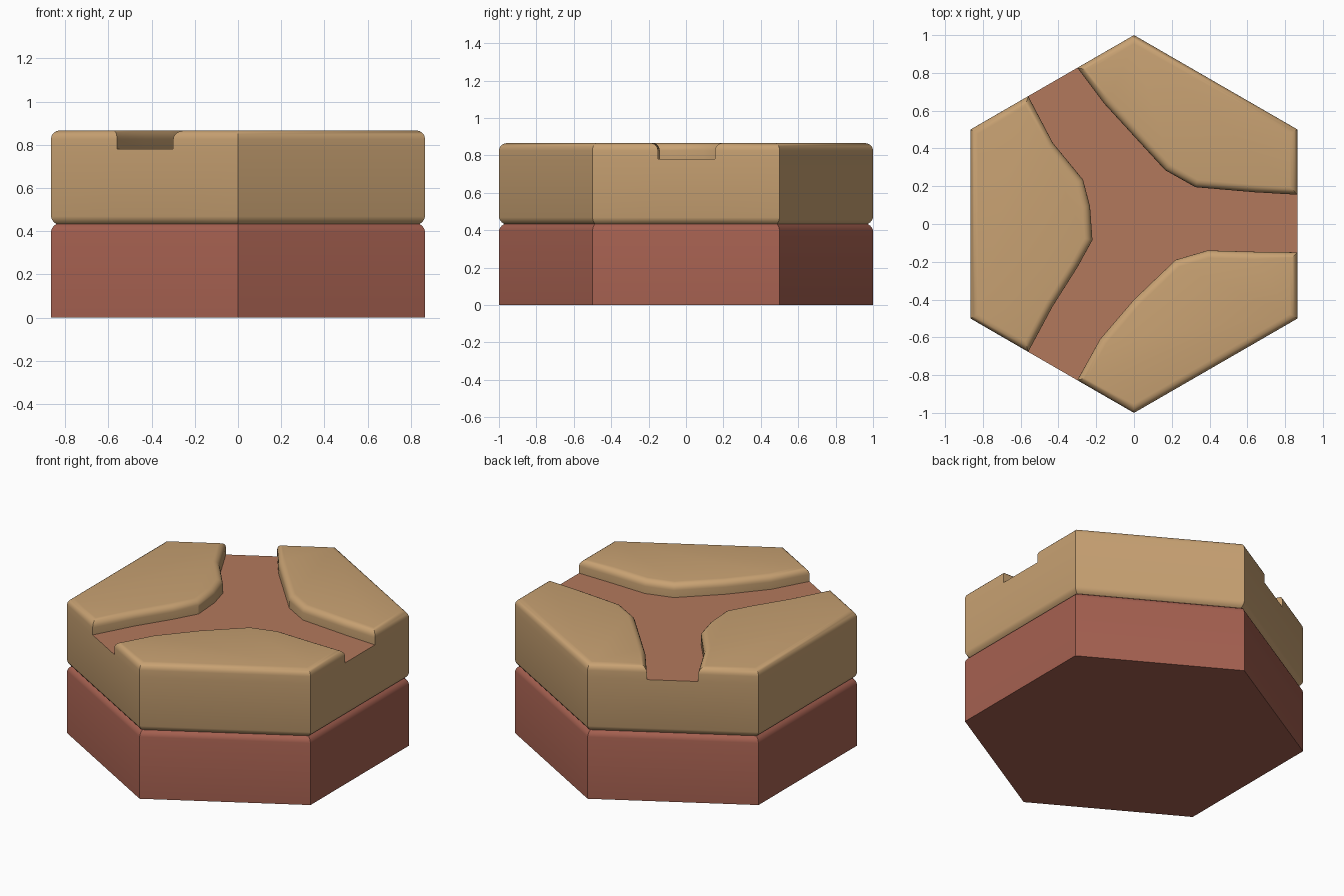
import bpy, bmesh, math
from mathutils import Vector

if "Cube" in bpy.data.objects:
    bpy.data.objects.remove(bpy.data.objects["Cube"])

A = math.sqrt(3) / 2          # distance from the centre to a hexagon side
MID, FLOOR, TOP, R = 0.433, 0.78, 0.866, 0.04

# Three plateaus: two outer hexagon corners, then the winding edge along the path
plateaus = [
    ([(A, .5), (0, 1)],
     [(-.30, .827), (-.16, .64), (0, .465), (.165, .285), (.325, .195), (.64, .168), (A, .155)]),
    ([(-A, .5), (-A, -.5)],
     [(-.56, -.677), (-.43, -.435), (-.30, -.23), (-.22, -.085), (-.233, .095), (-.27, .235),
      (-.43, .43), (-.56, .677)]),
    ([(0, -1), (A, -.5)],
     [(A, -.15), (.64, -.147), (.39, -.14), (.22, -.19), (0, -.40), (-.18, -.61), (-.30, -.827)]),
]


def inset(poly, d):
    """Mitred inward offset of a counter-clockwise outline."""
    out = []
    for i, p in enumerate(poly):
        a, b, c = Vector(poly[i - 1]), Vector(p), Vector(poly[(i + 1) % len(poly)])
        u, v = (b - a).normalized(), (c - b).normalized()
        n1, n2 = Vector((-u.y, u.x)), Vector((-v.y, v.x))
        out.append(b + (n1 + n2) * d / (1 + n1.dot(n2)))
    return out


def loft(bm, rings, cap_bottom=False, cap_top=False):
    """Skin a stack of (outline, z) rings."""
    loops = [[bm.verts.new((p[0], p[1], z)) for p in pts] for pts, z in rings]
    for lo, hi in zip(loops, loops[1:]):
        for i in range(len(lo)):
            j = (i + 1) % len(lo)
            bm.faces.new((lo[i], lo[j], hi[j], hi[i]))
    if cap_bottom:
        bm.faces.new(loops[0][::-1])
    if cap_top:
        bm.faces.new(loops[-1])


def finish(bm, name, color):
    bmesh.ops.remove_doubles(bm, verts=bm.verts, dist=1e-4)
    me = bpy.data.meshes.new(name)
    bm.to_mesh(me)
    bm.free()
    ob = bpy.data.objects.new(name, me)
    bpy.context.collection.objects.link(ob)
    mat = bpy.data.materials.new(name + "_colour")
    mat.diffuse_color = (*color, 1)
    mat.use_nodes = True
    mat.node_tree.nodes["Principled BSDF"].inputs["Base Color"].default_value = mat.diffuse_color
    me.materials.append(mat)
    bpy.ops.object.select_all(action='DESELECT')
    ob.select_set(True)
    bpy.context.view_layer.objects.active = ob
    bpy.ops.object.shade_smooth_by_angle(angle=math.radians(30))


hexagon = [(math.cos(math.radians(30 + 60 * k)), math.sin(math.radians(30 + 60 * k))) for k in range(6)]
groove = [(.035, 0), (.022, .004), (.010, .012), (0, .025)]   # height from seam, depth

# Lower block
bm = bmesh.new()
loft(bm, [(hexagon, 0)] + [(inset(hexagon, d), MID - h) for h, d in groove], cap_bottom=True)
finish(bm, "lower_block", (.376, .117, .08))

# Upper block: side walls split at the path mouths, welded to the rounded plateaus
bm = bmesh.new()
rim = [p for corners, edge in plateaus for p in corners + [edge[0], edge[-1]]]
rim.sort(key=lambda p: math.atan2(p[1], p[0]))
walls = [([(x * (1 - d / A), y * (1 - d / A)) for x, y in rim], MID + h) for h, d in groove[::-1]]
loft(bm, walls + [(rim, FLOOR)])
for corners, edge in plateaus:
    outline = corners + edge
    rings = [(outline, FLOOR)]
    for k in range(6):
        t = math.pi / 2 * k / 5
        rings.append((inset(outline, R * (1 - math.cos(t))), TOP - R + R * math.sin(t)))
    loft(bm, rings, cap_top=True)
finish(bm, "upper_block", (.58, .36, .17))

# Three-way path floor
bm = bmesh.new()
bm.faces.new([bm.verts.new((x, y, FLOOR)) for _, edge in plateaus for x, y in edge[::-1]])
finish(bm, "path_floor", (.45, .19, .107))
